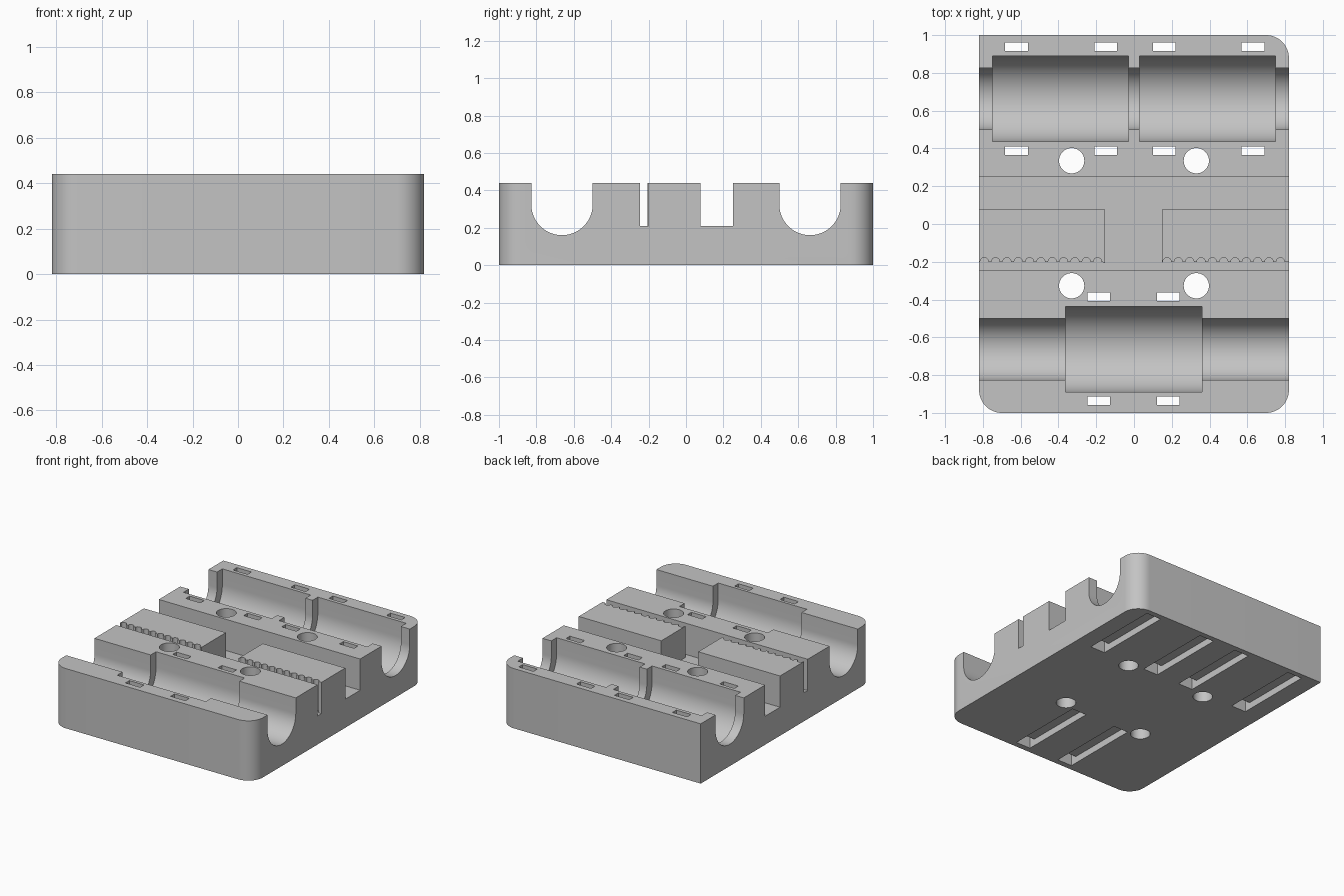
import bpy, bmesh
from math import cos, sin, pi, radians
from mathutils import Vector

old = bpy.data.objects.get("Cube")
if old:
    bpy.data.objects.remove(old, do_unlink=True)

W, H, ROD_Y, ROD_Z = 0.82, 0.44, 0.663, 0.325

grey = bpy.data.materials.new("plain grey")
grey.use_nodes = True
grey.diffuse_color = (0.55, 0.55, 0.55, 1)
grey.node_tree.nodes["Principled BSDF"].inputs["Base Color"].default_value = grey.diffuse_color


def prism(name, points, vector):
    """Closed outline pushed along a vector."""
    bm = bmesh.new()
    face = bm.faces.new([bm.verts.new(p) for p in points])
    out = bmesh.ops.extrude_face_region(bm, geom=[face])["geom"]
    moved = [v for v in out if isinstance(v, bmesh.types.BMVert)]
    bmesh.ops.translate(bm, verts=moved, vec=Vector(vector))
    bmesh.ops.recalc_face_normals(bm, faces=bm.faces)
    mesh = bpy.data.meshes.new(name)
    bm.to_mesh(mesh)
    bm.free()
    mesh.materials.append(grey)
    obj = bpy.data.objects.new(name, mesh)
    bpy.context.collection.objects.link(obj)
    return obj


def arc(cx, cy, r, start, end, steps):
    angles = [radians(start + (end - start) * i / steps) for i in range(steps + 1)]
    return [(cx + r * cos(a), cy + r * sin(a)) for a in angles]


# Body block: three rounded corners, one square
R = 0.12
outline = (arc(W - R, 1 - R, R, 0, 90, 12) + [(-W, 1)]
           + arc(-W + R, -1 + R, R, 180, 270, 12)
           + arc(W - R, -1 + R, R, 270, 360, 12))
body = prism("carriage_body", [(x, y, 0) for x, y in outline], (0, 0, H))
bpy.context.view_layer.objects.active = body
body.select_set(True)


def cut(cutter):
    cutter.hide_render = True
    mod = body.modifiers.new("cut", "BOOLEAN")
    mod.operation, mod.solver, mod.object = "DIFFERENCE", "EXACT", cutter
    bpy.ops.object.modifier_apply(modifier=mod.name)
    bpy.data.objects.remove(cutter, do_unlink=True)


def cut_trough(y, r, x0, x1):
    """Round-bottomed channel along x, open at the top."""
    pts = [(y - r, 0.6)] + arc(y, ROD_Z, r, 180, 360, 40) + [(y + r, 0.6)]
    cut(prism("trough_cutter", [(x0, a, b) for a, b in pts], (x1 - x0, 0, 0)))


# Rod channels and bearing pockets
for y in (ROD_Y, -ROD_Y):
    cut_trough(y, 0.164, -1, 1)
for y, x0, x1 in ((ROD_Y, -0.75, -0.03), (ROD_Y, 0.028, 0.748), (-ROD_Y, -0.362, 0.36)):
    cut_trough(y, 0.226, x0, x1)

# Tie slots: a pair of through holes joined by a shallow channel underneath
inner, outer, half = 0.272, 0.297, 0.06
channel = [(-outer, -0.1), (outer, -0.1), (outer, 0.6), (inner - 0.02, 0.6),
           (inner - 0.02, 0.05), (0.02 - inner, 0.05), (0.02 - inner, 0.6), (-outer, 0.6)]
ties = [(x, ROD_Y) for x in (-0.622, -0.15, 0.16, 0.63)] + [(x, -ROD_Y + 0.003) for x in (-0.187, 0.182)]
for x, y in ties:
    cut(prism("tie_cutter", [(x - half, y + a, b) for a, b in channel], (2 * half, 0, 0)))

# Screw holes
for x in (-0.33, 0.33):
    for y in (0.335, -0.327):
        ring = arc(x, y, 0.067, 0, 360, 40)[:-1]
        cut(prism("screw_cutter", [(a, b, -0.1) for a, b in ring], (0, 0, 0.8)))


def teeth(first):
    """Scalloped belt edge, eleven notches going towards +x."""
    pts = []
    for i in range(11):
        pts += arc(first + 0.06 * i, -0.2, 0.022, 180, 0, 8)
    return pts


# Belt recess around two toothed clamp islands
EDGE, ISLAND, FAR = -0.206, 0.077, 1.0
recess = ([(-FAR, -0.245), (FAR, -0.245), (FAR, EDGE)] + teeth(0.175)[::-1]
          + [(0.148, EDGE), (0.148, ISLAND), (FAR, ISLAND), (FAR, 0.25), (-FAR, 0.25),
             (-FAR, ISLAND), (-0.153, ISLAND), (-0.153, EDGE)]
          + teeth(-0.793)[::-1] + [(-FAR, EDGE)])
cut(prism("belt_cutter", [(x, y, 0.21) for x, y in recess], (0, 0, 0.4)))

bpy.ops.object.shade_smooth_by_angle(angle=radians(30))
